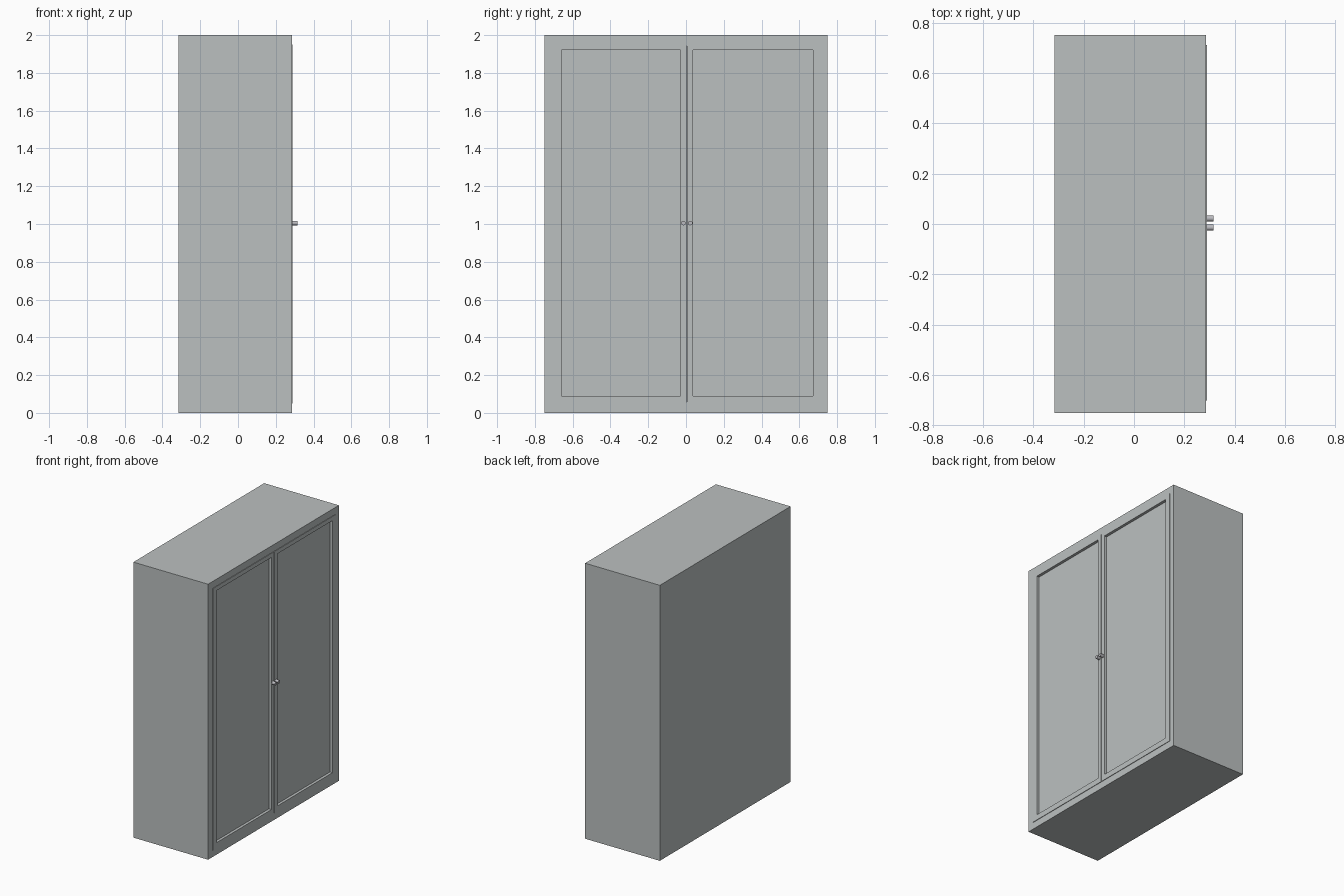
import bpy, bmesh, math
from mathutils import Matrix

if "Cube" in bpy.data.objects:
    bpy.data.objects.remove(bpy.data.objects["Cube"])


def material(name, rgb):
    m = bpy.data.materials.new(name)
    m.diffuse_color = (*rgb, 1)
    m.use_nodes = True
    m.node_tree.nodes["Principled BSDF"].inputs["Base Color"].default_value = m.diffuse_color
    return m


grey = material("painted_grey", (0.50, 0.53, 0.53))
metal = material("knob_grey", (0.50, 0.50, 0.53))


def finish(name, bm, mat):
    bmesh.ops.recalc_face_normals(bm, faces=bm.faces)
    me = bpy.data.meshes.new(name)
    bm.to_mesh(me)
    bm.free()
    me.materials.append(mat)
    ob = bpy.data.objects.new(name, me)
    bpy.context.collection.objects.link(ob)
    return ob


def recessed_box(name, x, y, z, iy, iz, depth):
    """Box whose +x face has a rectangular pocket spanning iy by iz."""
    bm = bmesh.new()

    def ring(px, ry, rz):
        return [bm.verts.new((px, a, b)) for a, b in
                ((ry[0], rz[0]), (ry[1], rz[0]), (ry[1], rz[1]), (ry[0], rz[1]))]

    rings = [ring(x[0], y, z), ring(x[1], y, z),
             ring(x[1], iy, iz), ring(x[1] - depth, iy, iz)]
    for a, b in zip(rings, rings[1:]):
        for i in range(4):
            j = (i + 1) % 4
            bm.faces.new((a[i], a[j], b[j], b[i]))
    bm.faces.new(rings[0])
    bm.faces.new(rings[-1])
    return finish(name, bm, grey)


# Hollow cabinet body, open towards +x
recessed_box("cabinet_body", (-0.315, 0.285), (-0.75, 0.75), (0, 2),
             (-0.693, 0.703), (0.057, 1.943), 0.55)

# Two framed doors with sunken panels, and their round knobs
for side, y, panel, knob_y in (("left", (-0.70, 0.002), (-0.66, -0.03), -0.014),
                               ("right", (0.006, 0.71), (0.038, 0.672), 0.022)):
    recessed_box(side + "_door", (0.25, 0.289), y, (0.05, 1.95),
                 panel, (0.09, 1.92), 0.02)
    bm = bmesh.new()
    bmesh.ops.create_cone(
        bm, cap_ends=True, segments=20, radius1=0.012, radius2=0.012, depth=0.03,
        matrix=Matrix.Translation((0.30, knob_y, 1.005)) @ Matrix.Rotation(math.pi / 2, 4, 'Y'))
    knob = finish(side + "_knob", bm, metal)
    bpy.ops.object.select_all(action='DESELECT')
    knob.select_set(True)
    bpy.context.view_layer.objects.active = knob
    bpy.ops.object.shade_smooth_by_angle()
